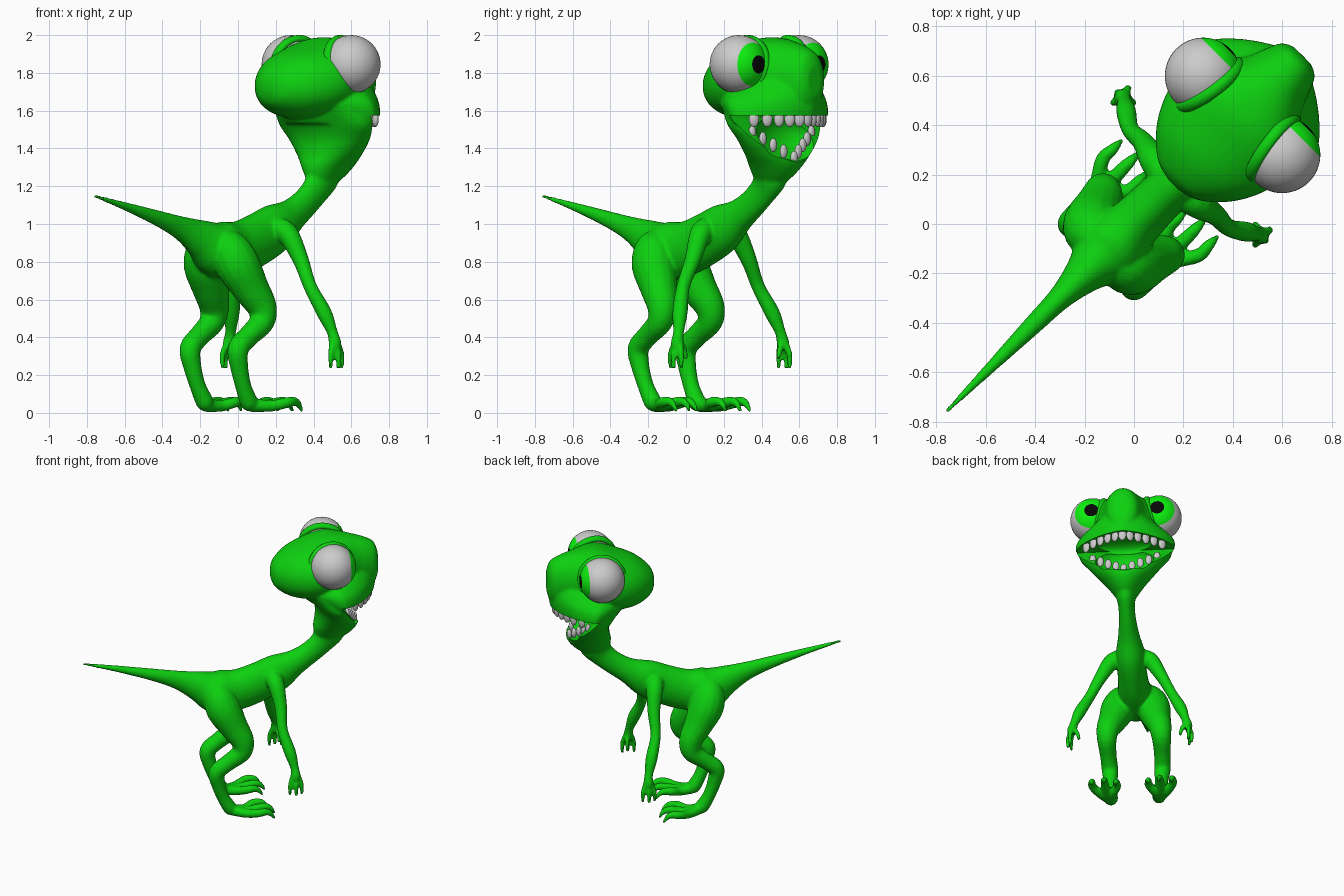
import bpy, bmesh, math
from mathutils import Vector, Matrix

if "Cube" in bpy.data.objects:
    bpy.data.objects.remove(bpy.data.objects["Cube"])

# Built facing local +Y (x = sideways), then turned so it faces (+x, +y)
TURN = Matrix.Rotation(math.radians(-45), 4, 'Z')
X, Y, Z = Vector((1, 0, 0)), Vector((0, 1, 0)), Vector((0, 0, 1))


def material(name, rgb):
    m = bpy.data.materials.new(name)
    m.diffuse_color = (*rgb, 1)
    m.use_nodes = True
    m.node_tree.nodes["Principled BSDF"].inputs["Base Color"].default_value = m.diffuse_color
    return m


GREEN = material("skin_green", (0.004, 0.63, 0.005))
IRIS = material("iris_green", (0.004, 0.9, 0.005))
BLACK = material("pupil_black", (0.002, 0.002, 0.002))


def make(name, bm, mat=None):
    bmesh.ops.recalc_face_normals(bm, faces=bm.faces)
    for f in bm.faces:
        f.smooth = True
    me = bpy.data.meshes.new(name)
    bm.to_mesh(me)
    bm.free()
    me.transform(TURN)
    if mat:
        me.materials.append(mat)
    ob = bpy.data.objects.new(name, me)
    bpy.context.collection.objects.link(ob)
    return ob


def spline(pts, sub=4):
    out = []
    for i in range(len(pts) - 1):
        a, b, c, d = (pts[max(0, min(len(pts) - 1, i + k))] for k in (-1, 0, 1, 2))
        for j in range(sub):
            t = j / sub
            out.append([0.5 * (2 * q + (r - p) * t + (2 * p - 5 * q + 4 * r - s) * t * t
                               + (3 * q - p - 3 * r + s) * t ** 3)
                        for p, q, r, s in zip(a, b, c, d)])
    return out + [list(pts[-1])]


def power(v, p):
    return math.copysign(abs(v) ** p, v)


def loft(bm, pts, axis=None, n=24, p=1):
    """Closed tube through (x, y, z, half width, half depth) points; p shapes the ring."""
    pts = spline(pts)
    rings = []
    for i, q in enumerate(pts):
        c = Vector(q[:3])
        t = axis or (Vector(pts[min(i + 1, len(pts) - 1)][:3])
                     - Vector(pts[max(i - 1, 0)][:3])).normalized()
        u = (X - t * t.dot(X)).normalized()
        v = t.cross(u)
        ru, rv = max(q[3], .003), max(q[4], .003)
        rings.append([bm.verts.new(c + u * ru * power(math.cos(a), p) + v * rv * power(math.sin(a), p))
                      for a in (2 * math.pi * k / n for k in range(n))])
    bm.faces.new(rings[0][::-1])
    bm.faces.new(rings[-1])
    for r, s in zip(rings, rings[1:]):
        for k in range(n):
            bm.faces.new((r[k], r[(k + 1) % n], s[(k + 1) % n], s[k]))


def limb(bm, side, pts):
    loft(bm, [(side * s, f, z, r, r) for f, s, z, r in pts], n=16)


def ball(bm, loc, radii, rot=Matrix()):
    bmesh.ops.create_uvsphere(bm, u_segments=24, v_segments=16, radius=1,
                              matrix=Matrix.Translation(loc) @ rot @ Matrix.Diagonal((*radii, 1)))


body = bmesh.new()
# Tail, torso and neck: (forward, height, half width, half depth)
spine = [(-1.075, 1.148, .009, .009), (-.85, 1.095, .022, .022), (-.6, 1.03, .038, .042),
         (-.42, .975, .05, .066), (-.28, .92, .085, .105), (-.15, .865, .14, .15),
         (0, .87, .11, .145), (.15, .92, .1, .14), (.28, .98, .1, .13),
         (.4, 1.045, .075, .09), (.5, 1.11, .06, .08), (.58, 1.18, .056, .085),
         (.63, 1.25, .07, .105), (.66, 1.33, .07, .1)]
loft(body, [(0, f, z, w, d) for f, z, w, d in spine])
# Jaw flaring out of the neck
jaw = [(.625, 1.2, .045, .07), (.65, 1.25, .085, .12), (.672, 1.31, .135, .15), (.685, 1.37, .195, .15),
       (.685, 1.45, .265, .15), (.66, 1.53, .315, .16), (.61, 1.64, .29, .2)]
loft(body, [(0, f, z, w, d) for f, z, w, d in jaw], Z, 32)
# Wide wedge-shaped upper lip
lip = [(.69, 1.53, .32, .235), (.68, 1.58, .34, .262), (.66, 1.65, .33, .295),
       (.65, 1.72, .26, .31), (.64, 1.8, .17, .32), (.64, 1.88, .09, .31)]
loft(body, [(0, f, z, w, d) for f, z, w, d in lip], Z, 40, 1.35)
# Skull
skull = [(.225, 1.725, .03, .03), (.255, 1.725, .12, .095), (.35, 1.735, .22, .16), (.48, 1.75, .285, .197),
         (.6, 1.77, .29, .215), (.7, 1.775, .235, .21), (.8, 1.765, .16, .2), (.88, 1.76, .125, .18),
         (.94, 1.76, .095, .145), (.965, 1.76, .05, .08)]
loft(body, [(0, f, z, w, d) for f, z, w, d in skull], Y, 40, .95)

for side in (-1, 1):
    # Arms with fingers: (forward, sideways, height, radius)
    limb(body, side, [(.22, .05, .98, .06), (.24, .13, .95, .058), (.26, .21, .81, .043),
                      (.26, .28, .67, .036), (.3, .345, .53, .041), (.325, .38, .43, .029),
                      (.33, .395, .375, .034), (.33, .4, .345, .03)])
    for df, ds in ((-.04, .005), (0, .022), (.04, .005)):
        limb(body, side, [(.33 + df * .5, .395, .365, .018), (.33 + df, .4 + ds, .31, .016),
                          (.33 + df, .4 + ds, .235, .012)])
    limb(body, side, [(.33, .385, .38, .018), (.345, .36, .34, .016), (.345, .345, .285, .012)])
    # Legs
    limb(body, side, [(-.17, .04, .93, .06), (-.15, .085, .87, .105), (-.12, .12, .78, .118),
                      (-.055, .15, .66, .098), (0, .178, .56, .08), (-.01, .187, .48, .067),
                      (-.1, .185, .41, .057), (-.178, .18, .34, .057), (-.165, .175, .24, .048),
                      (-.13, .17, .14, .043), (-.085, .165, .06, .048), (-.065, .165, .04, .038)])
    # Clawed toes
    for s, reach in ((.11, -.03), (.19, .0), (.275, -.015)):
        limb(body, side, [(-.07, .165, .042, .038), (.02, (s + .18) / 2, .037, .031),
                          (.11 + reach, s, .055, .029), (.165 + reach, s, .06, .024),
                          (.2 + reach, s, .038, .016), (.22 + reach, s, .004, .008)])
creature = make("body", body, GREEN)

# Cutters: mouth gap, mouth hollow, palate and eye sockets
EYE, R = Vector((.226, .622, 1.845)), .155


def eye_axis(side):
    return Vector((side * .97, .15, .2)).normalized()


def eye_pos(side):
    return Vector((side * EYE.x, EYE.y, EYE.z))


cutters = []
bm = bmesh.new()
tri = [[bm.verts.new((x, y, z)) for y, z in ((.66, 1.575), (1.2, 1.575), (1.2, .78))] for x in (-.5, .5)]
bm.faces.new(tri[0])
bm.faces.new(tri[1])
for k in range(3):
    bm.faces.new((tri[0][k], tri[0][(k + 1) % 3], tri[1][(k + 1) % 3], tri[1][k]))
cutters.append(make("mouth_gap_cutter", bm))
bm = bmesh.new()
ball(bm, (0, .745, 1.455), (.2, .11, .14), Matrix.Rotation(math.radians(35), 4, 'X'))
cutters.append(make("mouth_hollow_cutter", bm))
bm = bmesh.new()
ball(bm, (0, .75, 1.57), (.19, .11, .05))
cutters.append(make("palate_cutter", bm))
for side in (-1, 1):
    a = eye_axis(side)
    bm = bmesh.new()
    bmesh.ops.create_cone(bm, cap_ends=True, segments=40, radius1=R, radius2=R, depth=.35,
                          matrix=Matrix.Translation(eye_pos(side) + a * .125)
                          @ a.to_track_quat('Z', 'Y').to_matrix().to_4x4())
    cutters.append(make("socket_cutter", bm))

# Fuse the body into one skin, smooth it and cut
m = creature.modifiers.new("fuse", 'REMESH')
m.mode, m.voxel_size, m.use_smooth_shade = 'VOXEL', .0095, True
m = creature.modifiers.new("soften", 'SMOOTH')
m.factor, m.iterations = .5, 6
for c in cutters:
    m = creature.modifiers.new("cut", 'BOOLEAN')
    m.operation, m.object, m.solver = 'DIFFERENCE', c, 'EXACT'
bpy.context.view_layer.update()
done = bpy.data.meshes.new_from_object(creature.evaluated_get(bpy.context.evaluated_depsgraph_get()))
creature.modifiers.clear()
creature.data = done
done.materials.clear()
done.materials.append(GREEN)
for p in done.polygons:
    p.material_index = 0
for c in cutters:
    bpy.data.objects.remove(c)
bpy.context.view_layer.objects.active = creature
creature.select_set(True)
bpy.ops.object.shade_smooth_by_angle(angle=math.radians(40))
creature.select_set(False)

# Eyes: white, iris and pupil are bands of one ball; raised lid ring around each
for side, tag in ((-1, "left"), (1, "right")):
    for part, lo, hi, mat in (("eyeball", 48, 180, None), ("iris", 18, 48, IRIS), ("pupil", 0, 18, BLACK)):
        bm = bmesh.new()
        bmesh.ops.create_uvsphere(bm, u_segments=40, v_segments=30, radius=R)
        drop = [f for f in bm.faces
                if not lo < math.degrees(f.calc_center_median().angle(Z)) < hi]
        bmesh.ops.delete(bm, geom=drop, context='FACES')
        bm.transform(Matrix.Translation(eye_pos(side)) @ Matrix.Rotation(math.radians(-90), 4, 'X'))
        make(f"{tag}_{part}", bm, mat)
    a = eye_axis(side)
    place = Matrix.Translation(eye_pos(side) - a * .045) @ a.to_track_quat('Z', 'Y').to_matrix().to_4x4()
    bm = bmesh.new()
    n, k = 48, 10
    grid = [[bm.verts.new(place @ Vector(((.148 + .02 * math.cos(q)) * math.cos(p),
                                          (.148 + .02 * math.cos(q)) * math.sin(p), .026 * math.sin(q))))
             for q in (2 * math.pi * j / k for j in range(k))]
            for p in (2 * math.pi * i / n for i in range(n))]
    for i in range(n):
        for j in range(k):
            g, h = grid[i], grid[(i + 1) % n]
            bm.faces.new((g[j], h[j], h[(j + 1) % k], g[(j + 1) % k]))
    make(f"{tag}_eyelid", bm, GREEN)

# Teeth following both lips
upper, lower = bmesh.new(), bmesh.new()
for i in range(-5, 6):
    s = i * .052
    a = math.asin((abs(s) / .32) ** (1 / 1.35))
    turn = Matrix.Rotation(math.radians(-35) * (i > 0) + math.radians(35) * (i < 0), 4, 'Z')
    ball(upper, (s, .67 + .243 * math.cos(a) ** 1.35, 1.556), (.028, .017, .042), turn)
for i in range(-4, 5):
    s = i * .058
    z = 1.325 + .58 * abs(s)
    ball(lower, (s * .95, .69 + (1.53 - z) * .68 - .02, z + .025), (.023, .017, .037))
make("upper_teeth", upper)
make("lower_teeth", lower)
